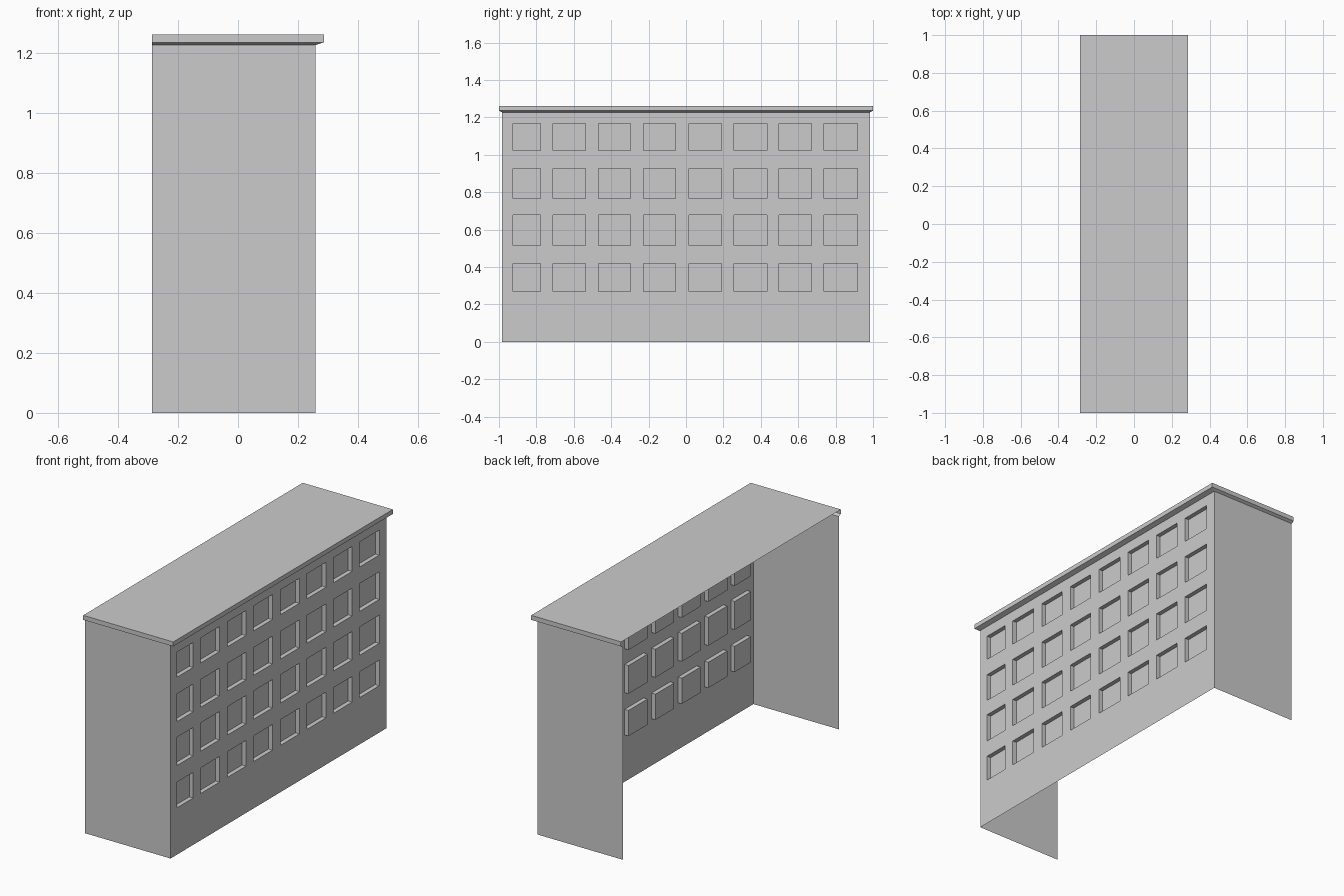
import bpy, bmesh

if "Cube" in bpy.data.objects:
    bpy.data.objects.remove(bpy.data.objects["Cube"])

BACK, FRONT, SIDE, TOP = -0.287, 0.259, 0.984, 1.227
EAVE_X, EAVE_Z, ROOF_Z = 0.287, 1.236, 1.262
DEPTH = 0.025
COLUMNS = [(-.926, -.778), (-.711, -.538), (-.467, -.297), (-.227, -.056),
           (.016, .189), (.257, .432), (.498, .670), (.738, .917)]
ROWS = [(.27, .418), (.514, .677), (.767, .927), (1.023, 1.167)]


def build(name, quads):
    """Make a mesh object from corner lists, welding shared corners."""
    bm = bmesh.new()
    for q in quads:
        bm.faces.new([bm.verts.new(p) for p in q])
    bmesh.ops.remove_doubles(bm, verts=bm.verts, dist=1e-5)
    mesh = bpy.data.meshes.new(name)
    bm.to_mesh(mesh)
    bm.free()
    obj = bpy.data.objects.new(name, mesh)
    bpy.context.collection.objects.link(obj)
    return obj


def rect(x, y0, y1, z0, z1):
    return [(x, y0, z0), (x, y1, z0), (x, y1, z1), (x, y0, z1)]


# Window wall: grid of cells, with window cells pushed inward
ys = [-SIDE] + [y for c in COLUMNS for y in c] + [SIDE]
zs = [0] + [z for r in ROWS for z in r] + [TOP]
facade = []
for i in range(len(ys) - 1):
    for j in range(len(zs) - 1):
        cell = (ys[i], ys[i + 1], zs[j], zs[j + 1])
        outer = rect(FRONT, *cell)
        if i % 2 and j % 2:
            inner = rect(FRONT - DEPTH, *cell)
            facade.append(inner)
            for k in range(4):
                n = (k + 1) % 4
                facade.append([outer[k], outer[n], inner[n], inner[k]])
        else:
            facade.append(outer)
build("window_wall", facade)

# Plain end walls; the rear stays open
for name, y, s in (("left_end_wall", -SIDE, 1), ("right_end_wall", SIDE, -1)):
    w = [(BACK, y, 0), (FRONT, y, 0), (FRONT, y, TOP), (BACK, y, TOP)]
    build(name, [w[::s]])

# Roof: flat top, vertical fascia and sloped soffit on three sides
def path(x, y, z):
    return [(BACK, -y, z), (x, -y, z), (x, y, z), (BACK, y, z)]

rings = [path(FRONT, SIDE, TOP), path(EAVE_X, 1, EAVE_Z), path(EAVE_X, 1, ROOF_Z)]
roof = [rings[-1]]
for lo, hi in zip(rings, rings[1:]):
    for k in range(3):
        roof.append([lo[k], lo[k + 1], hi[k + 1], hi[k]])
build("roof", roof)
